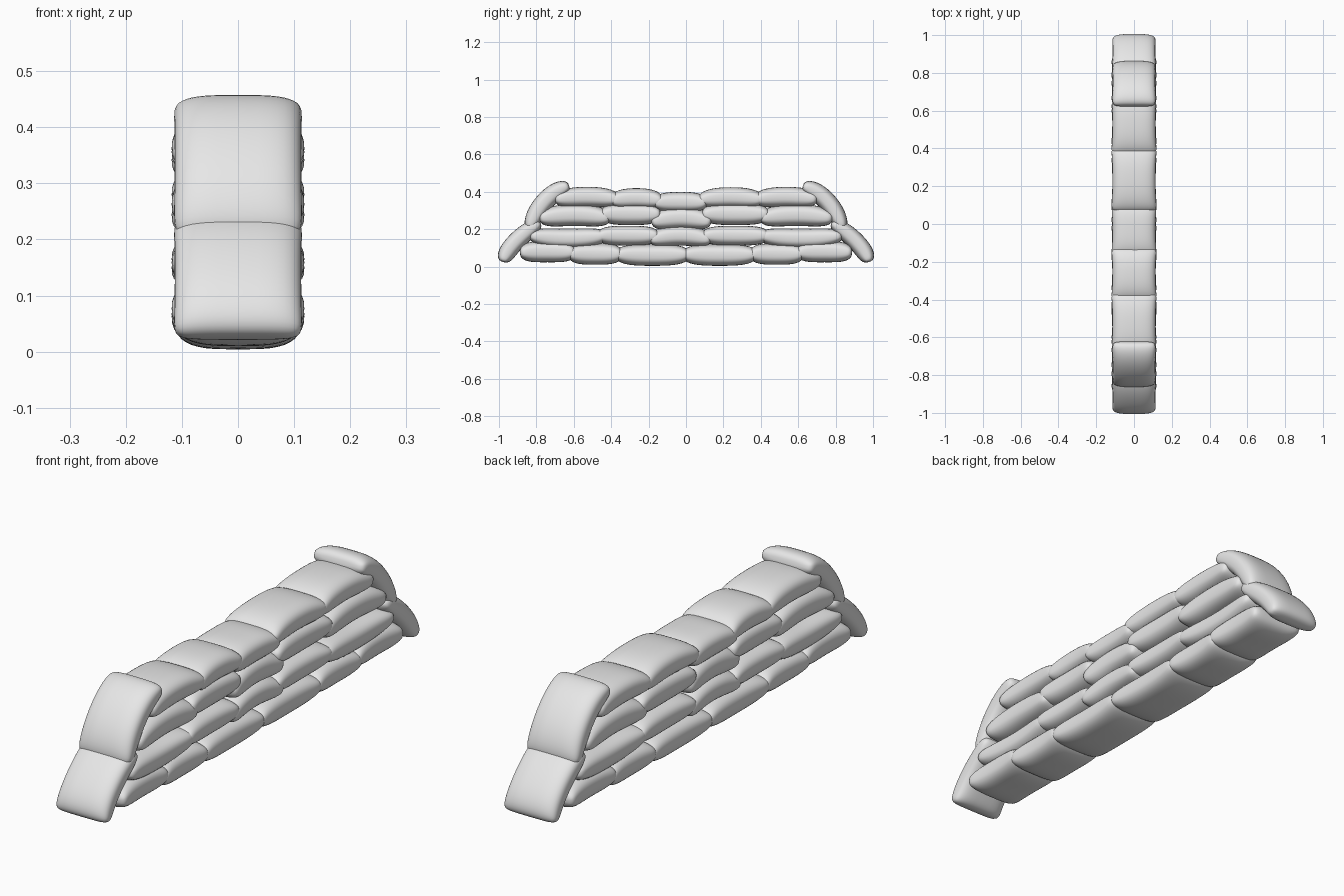
import bpy, bmesh, math
from mathutils import Vector

if "Cube" in bpy.data.objects:
    bpy.data.objects.remove(bpy.data.objects["Cube"])

cloth = bpy.data.materials.new("pale grey cloth")
cloth.use_nodes = True
cloth.diffuse_color = (0.8, 0.8, 0.8, 1)
cloth.node_tree.nodes["Principled BSDF"].inputs["Base Color"].default_value = (0.8, 0.8, 0.8, 1)

RINGS, SIDES = 28, 40


def signed_power(value, power):
    return math.copysign(abs(value) ** power, value)


def make_bag(name, start, middle, end, half_thick, half_wide, flare):
    """Stuffed bag lofted along a bent centreline given as (y, z) points."""
    start, middle, end = Vector(start), Vector(middle), Vector(end)
    bend = (start + end) / 2 - middle
    lean = (end - start) / 2
    bm = bmesh.new()
    rings = []
    for i in range(RINGS + 1):
        u = 0.999 * math.sin(math.pi * (i / RINGS - 0.5))
        centre = middle + lean * u + bend * u * u
        along = (lean + 2 * bend * u).normalized()
        normal = Vector((-along.y, along.x))
        thick = half_thick * (1 - abs(u) ** 3.2) ** (1 / 2.8)
        wide = half_wide * (1 - abs(u) ** 14) ** (1 / 8) * (1 - flare * (1 - u * u))
        ring = []
        for k in range(SIDES):
            a = math.tau * k / SIDES
            x = wide * signed_power(math.cos(a), 0.6)
            p = centre + normal * thick * signed_power(math.sin(a), 0.7)
            ring.append(bm.verts.new((x, p.x, p.y)))
        rings.append(ring)
    for low, high in zip(rings, rings[1:]):
        for k in range(SIDES):
            n = (k + 1) % SIDES
            bm.faces.new((low[k], low[n], high[n], high[k]))
    bm.faces.new(rings[0])
    bm.faces.new(rings[-1])
    bmesh.ops.recalc_face_normals(bm, faces=bm.faces)
    for face in bm.faces:
        face.smooth = True
    mesh = bpy.data.meshes.new(name)
    bm.to_mesh(mesh)
    bm.free()
    mesh.materials.append(cloth)
    bpy.context.collection.objects.link(bpy.data.objects.new(name, mesh))


def make_course(name, seams, heights, arches, half_thick, overlap):
    """Row of bags between seams, each with its own height and arch."""
    bags = zip(seams, seams[1:], heights, arches)
    for i, (y0, y1, z, arch) in enumerate(bags, 1):
        make_bag(f"{name}_bag_{i}", (y0 - overlap, z - arch), ((y0 + y1) / 2, z),
                 (y1 + overlap, z - arch), half_thick, 0.122, 0.07)


# Stacked courses from the ground up
make_course("bottom_course", [-0.87, -0.61, -0.36, 0, 0.36, 0.61, 0.87],
            [0.08, 0.067, 0.061, 0.061, 0.067, 0.08],
            [0.005, 0, -0.003, -0.003, 0, 0.005], 0.057, 0.018)
make_course("second_course", [-0.81, -0.45, -0.17, 0.11, 0.42, 0.81],
            [0.15, 0.165, 0.165, 0.165, 0.15], [-0.015, 0, 0.025, 0, -0.015], 0.053, 0.025)
make_course("third_course", [-0.76, -0.43, -0.16, 0.11, 0.42, 0.76],
            [0.275, 0.28, 0.26, 0.28, 0.275], [0.02, 0, 0.025, 0, 0.02], 0.058, 0.025)
make_course("top_course", [-0.68, -0.38, -0.15, 0.09, 0.39, 0.68],
            [0.372, 0.365, 0.345, 0.37, 0.372], [0.015, 0.015, 0.005, 0.015, 0.015], 0.054, 0.022)

# Bags leaning against both ends
for side, place in ((-1, "front"), (1, "back")):
    make_bag(f"{place}_lower_end_bag", (side * 0.98, 0.025), (side * 0.912, 0.13),
             (side * 0.78, 0.235), 0.048, 0.115, 0.02)
    make_bag(f"{place}_upper_end_bag", (side * 0.84, 0.2), (side * 0.752, 0.35),
             (side * 0.625, 0.432), 0.05, 0.115, 0.02)
